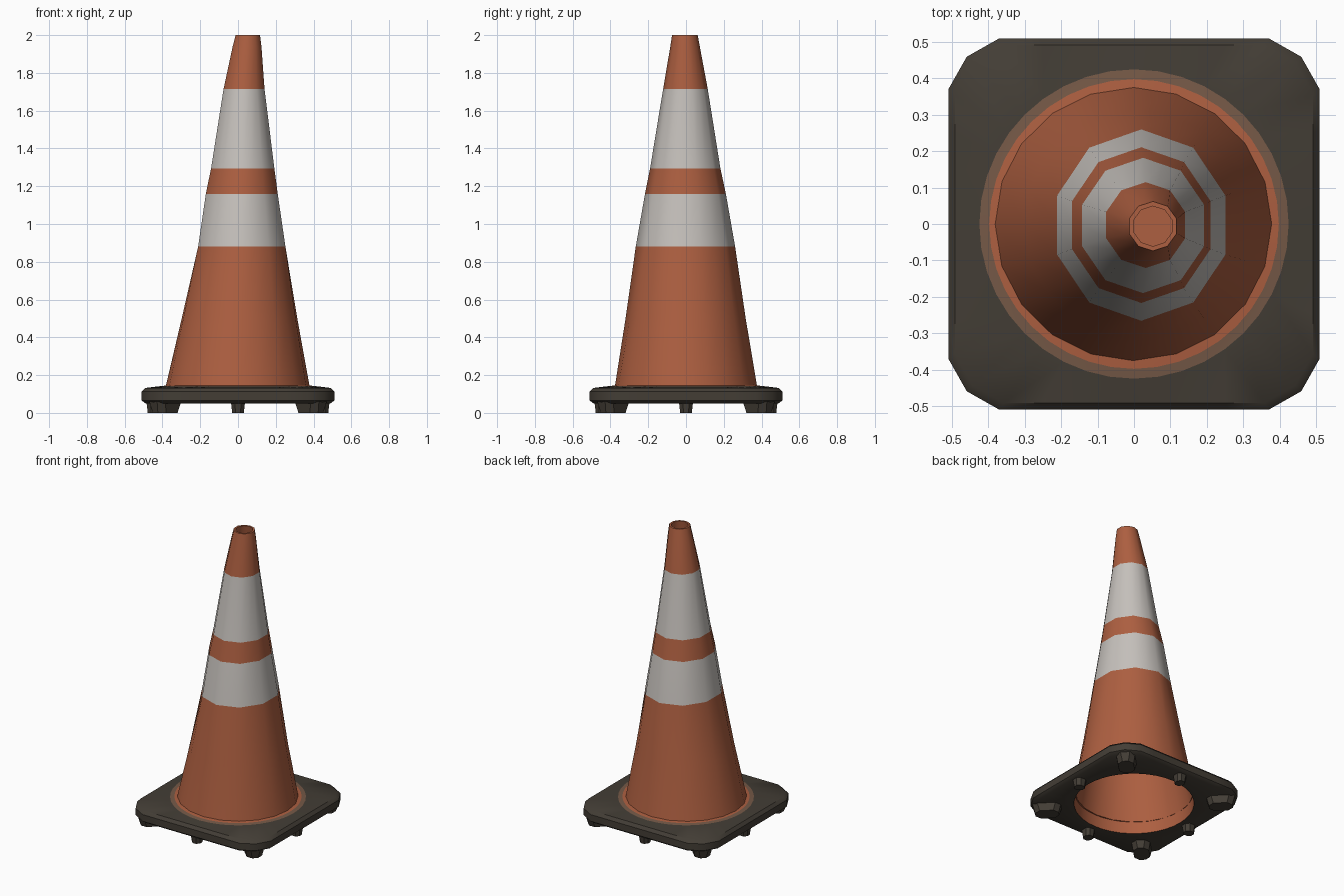
import bpy, bmesh, math
from mathutils import Matrix, Vector

if "Cube" in bpy.data.objects:
    bpy.data.objects.remove(bpy.data.objects["Cube"])


def material(name, rgb):
    m = bpy.data.materials.new(name)
    m.diffuse_color = (*rgb, 1)
    m.use_nodes = True
    m.node_tree.nodes["Principled BSDF"].inputs["Base Color"].default_value = m.diffuse_color
    return m


ORANGE = material("orange plastic", (0.42, 0.115, 0.052))
WHITE = material("reflective white", (0.56, 0.53, 0.50))
DARK = material("dark rubber", (0.056, 0.047, 0.036))
BROWN = material("dusty brown", (0.18, 0.10, 0.063))


def finish(bm, name, mats, angle):
    bmesh.ops.recalc_face_normals(bm, faces=bm.faces)
    me = bpy.data.meshes.new(name)
    bm.to_mesh(me)
    bm.free()
    for m in mats:
        me.materials.append(m)
    ob = bpy.data.objects.new(name, me)
    bpy.context.collection.objects.link(ob)
    bpy.ops.object.select_all(action='DESELECT')
    ob.select_set(True)
    bpy.context.view_layer.objects.active = ob
    bpy.ops.object.shade_smooth_by_angle(angle=math.radians(angle))
    return ob


def loft(rings, closed=False, cap_end=False, colours=()):
    """Skin a list of point rings; colours gives a material index per band."""
    bm = bmesh.new()
    vs = [[bm.verts.new(p) for p in r] for r in rings]
    n = len(vs[0])
    for k in range(len(vs) if closed else len(vs) - 1):
        a, b = vs[k], vs[(k + 1) % len(vs)]
        for i in range(n):
            j = (i + 1) % n
            f = bm.faces.new((a[i], a[j], b[j], b[i]))
            f.material_index = colours[k] if k < len(colours) else 0
    if cap_end:
        bm.faces.new(vs[-1])
    return bm


# Cone: round at the foot, ten-sided above, leaning slightly to the right
SIDES = 20


def cone_ring(z, cx, cy, rx, ry, facet):
    pts = []
    for i in range(SIDES):
        a = 2 * math.pi * i / SIDES + math.pi / 10
        k = 1 - (facet * (1 - math.cos(math.pi / 10)) if i % 2 else 0)
        pts.append((cx + rx * k * math.cos(a), cy + ry * k * math.sin(a), z))
    return pts


profile = [  # z, centre x, centre y, radius x, radius y, facet amount
    (0.13, -0.002, 0.0, 0.383, 0.378, 0),
    (0.50, 0.008, -0.002, 0.312, 0.318, 0.4),
    (0.88, 0.02, -0.003, 0.243, 0.263, 1),
    (1.16, 0.02, -0.003, 0.200, 0.214, 1),
    (1.295, 0.025, -0.004, 0.176, 0.186, 1),
    (1.715, 0.032, -0.003, 0.114, 0.118, 1),
    (1.94, 0.048, -0.005, 0.080, 0.078, 1),
    (2.00, 0.052, -0.006, 0.068, 0.068, 1),
]
outer = [cone_ring(*p) for p in profile]
inner = [cone_ring(z, x, y, rx - 0.013, ry - 0.013, f)
         for z, x, y, rx, ry, f in reversed(profile)]
cone = loft(outer + inner, closed=True, colours=[0, 0, 1, 0, 1])
finish(cone, "cone_body", [ORANGE, WHITE], 40)

# Plug that closes the tube just below the rim
plug = bmesh.new()
plug.faces.new([plug.verts.new(p) for p in cone_ring(1.93, 0.047, -0.005, 0.072, 0.07, 1)])
finish(plug, "tip_plug", [ORANGE], 40)

# Base: rounded square slab with a round hole and a dusty collar
N = 40


def base_ring(kind, size, z):
    pts = []
    for i in range(N):
        a = 2 * math.pi * i / N
        c, s = math.cos(a), math.sin(a)
        r = size
        if kind == "square":
            r *= 0.65 if i % 10 == 5 else 0.51 / max(abs(c), abs(s))
        pts.append((r * c, r * s, z))
    return pts


slab = [("round", 0.375, 0.05), ("square", 0.96, 0.05), ("square", 1.0, 0.066),
        ("square", 1.0, 0.112), ("square", 0.965, 0.132), ("round", 0.425, 0.140),
        ("round", 0.398, 0.143), ("round", 0.37, 0.146)]
base = loft([base_ring(*s) for s in slab], closed=True,
            colours=[0, 0, 0, 0, 0, 1, 2, 2])
finish(base, "base_slab", [DARK, BROWN, ORANGE], 40)


# Feet: long radial ones in the corners, small ones at the middle of each side
def foot(name, angle, dist, length, width):
    bm = bmesh.new()
    bmesh.ops.create_cube(bm, size=1)
    for v in bm.verts:
        k = 0.82 if v.co.z < 0 else 1
        v.co = Vector((v.co.x * length * k, v.co.y * width * k, 0.03 + v.co.z * 0.06))
    bmesh.ops.bevel(bm, geom=[e for e in bm.edges
                              if abs(e.verts[0].co.z - e.verts[1].co.z) > 0.01],
                    offset=width * 0.25, segments=1, affect='EDGES')
    bm.transform(Matrix.Rotation(angle, 4, 'Z') @ Matrix.Translation((dist, 0, 0)))
    finish(bm, name, [DARK], 30)


for i in range(4):
    a = i * math.pi / 2
    foot(f"side_foot_{i + 1}", a, 0.445, 0.08, 0.075)
    foot(f"corner_foot_{i + 1}", a + math.pi / 4, 0.545, 0.18, 0.12)
